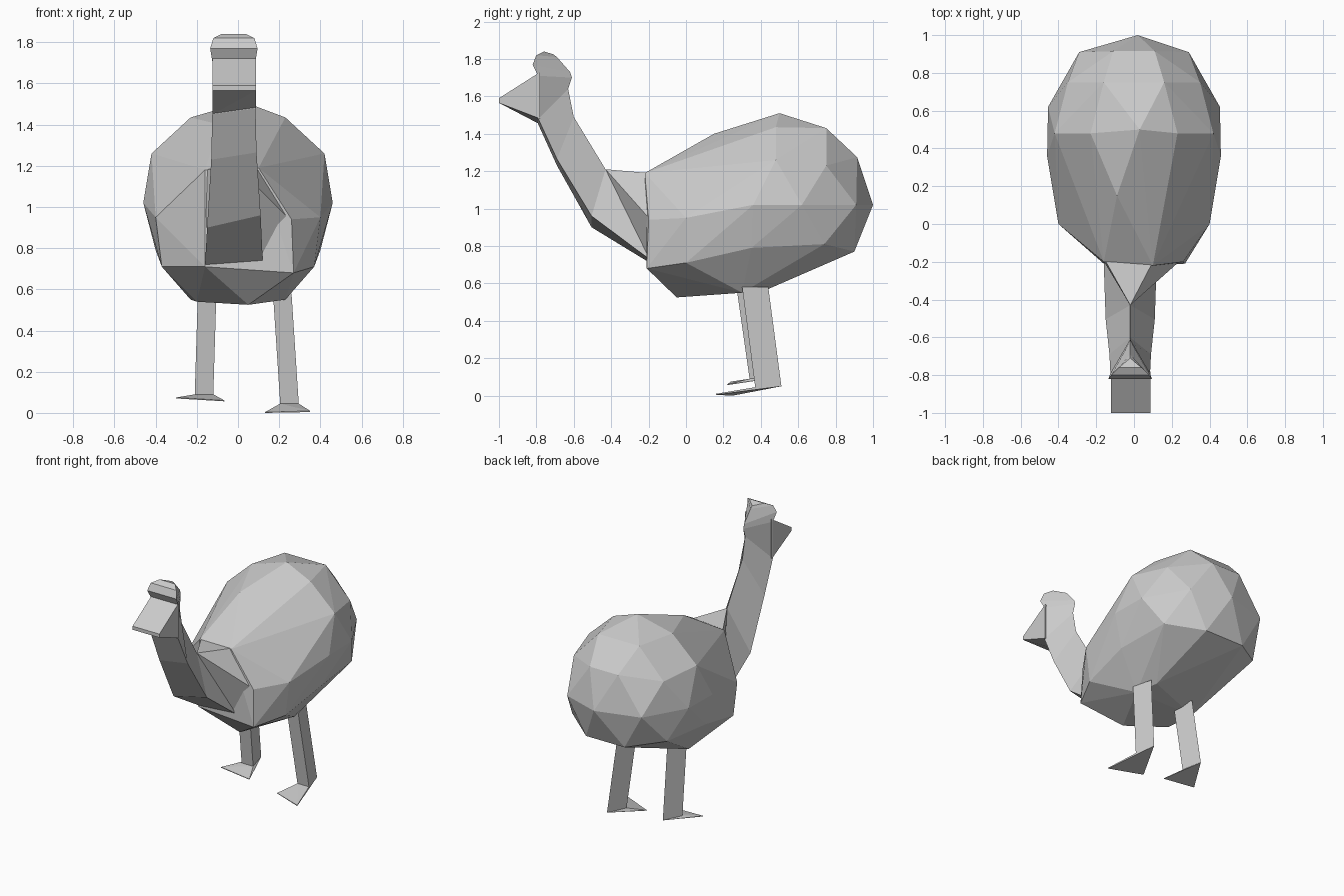
import bpy, bmesh

if "Cube" in bpy.data.objects:
    bpy.data.objects.remove(bpy.data.objects["Cube"])

def finish(name, bm):
    bmesh.ops.recalc_face_normals(bm, faces=bm.faces)
    mesh = bpy.data.meshes.new(name)
    bm.to_mesh(mesh)
    bm.free()
    bpy.context.collection.objects.link(bpy.data.objects.new(name, mesh))

def hull(name, points):
    """Flat-faced convex solid around a few corner points."""
    bm = bmesh.new()
    verts = [bm.verts.new(p) for p in points]
    res = bmesh.ops.convex_hull(bm, input=verts)
    junk = {v for v in res["geom_interior"] + res["geom_unused"]
            if isinstance(v, bmesh.types.BMVert) and v.is_valid}
    bmesh.ops.delete(bm, geom=list(junk), context='VERTS')
    finish(name, bm)

def loft(name, sections):
    """Skin triangular cross-sections into a capped tube."""
    bm = bmesh.new()
    rings = [[bm.verts.new(p) for p in s] for s in sections]
    for a, b in zip(rings, rings[1:]):
        for i in range(3):
            j = (i + 1) % 3
            bm.faces.new((a[i], a[j], b[j], b[i]))
    bm.faces.new(rings[0])
    bm.faces.new(rings[-1])
    finish(name, bm)

def both(points, cx=0.0):
    return [(cx + s * x, y, z) for x, y, z in points for s in (-1, 1)]

# Faceted egg-shaped body: mirrored flank corners, centre line, uneven chest
flank = [(.37, 0, .71), (.40, 0, .95),
         (.46, .36, 1.02), (.455, .62, 1.02), (.42, .48, 1.26),
         (.40, .35, .79), (.23, .30, .55), (.37, .74, .81),
         (.35, .75, 1.23), (.29, .91, 1.02), (.15, .90, .77),
         (.23, .48, 1.435), (.16, .75, 1.43), (.11, .915, 1.275)]
spine = [(.05, -.05, .525), (.18, .44, .57), (.03, .50, 1.51),
         (-.09, .15, 1.40), (.02, 1.0, 1.02)]
chest = [(.27, -.21, .68), (.26, -.20, .94), (.10, -.22, 1.19),
         (-.16, -.21, .71), (-.16, -.20, 1.18), (-.28, -.09, .94),
         (-.20, .10, .54)]
hull("body", both(flank) + spine + chest)

# Shoulder wedge joining body and neck
hull("shoulder", [(-.02, -.43, 1.21), (.10, -.20, 1.19), (-.16, -.18, 1.18),
                  (.25, -.19, .94), (-.17, -.18, .94),
                  (.12, -.20, .74), (-.15, -.20, .72)])

# Neck and head: flat, slightly twisted front and a single ridge at the back
profile = [  # half width, front y, front z, twist, ridge y, ridge z
    (.14, -.21, .72, .02, -.20, 1.17), (.13, -.505, .90, .06, -.43, 1.21),
    (.11, -.69, 1.23, .035, -.60, 1.49), (.105, -.79, 1.45, .03, -.63, 1.64),
    (.105, -.79, 1.71, 0, -.61, 1.70), (.115, -.82, 1.77, 0, -.62, 1.73),
    (.10, -.80, 1.82, 0, -.69, 1.81), (.06, -.76, 1.84, 0, -.71, 1.825)]
loft("neck_and_head", [[(-.02 - w, fy, fz), (-.02 + w, fy, fz + t), (-.02, by, bz)]
                       for w, fy, fz, t, by, bz in profile])

# Broad wedge beak, its underside tilted a little
hull("beak", both([(.105, -1, 1.59), (.105, -1, 1.565), (.105, -.78, 1.73)], -.018)
     + [(-.123, -.78, 1.45), (.087, -.78, 1.48)])

# Three-sided legs with flat two-pointed feet
def leg_and_foot(side, top, bottom, toes):
    def section(x, y, z, heel):
        return [(x - .045, y, z), (x + .045, y, z), (x + .01, y + .14, z + heel)]
    ankle = section(*bottom, .005)
    loft(side + "_leg", [section(*top, 0), ankle])
    hull(side + "_foot", ankle + toes)

leg_and_foot("right", (.215, .30, .58), (.25, .37, .045),
             [(.13, .25, .003), (.35, .16, .01), (.13, .25, 0), (.35, .16, .004)])
leg_and_foot("left", (-.15, .27, .58), (-.165, .34, .09),
             [(-.30, .24, .075), (-.065, .22, .06), (-.30, .24, .07), (-.065, .22, .056)])
